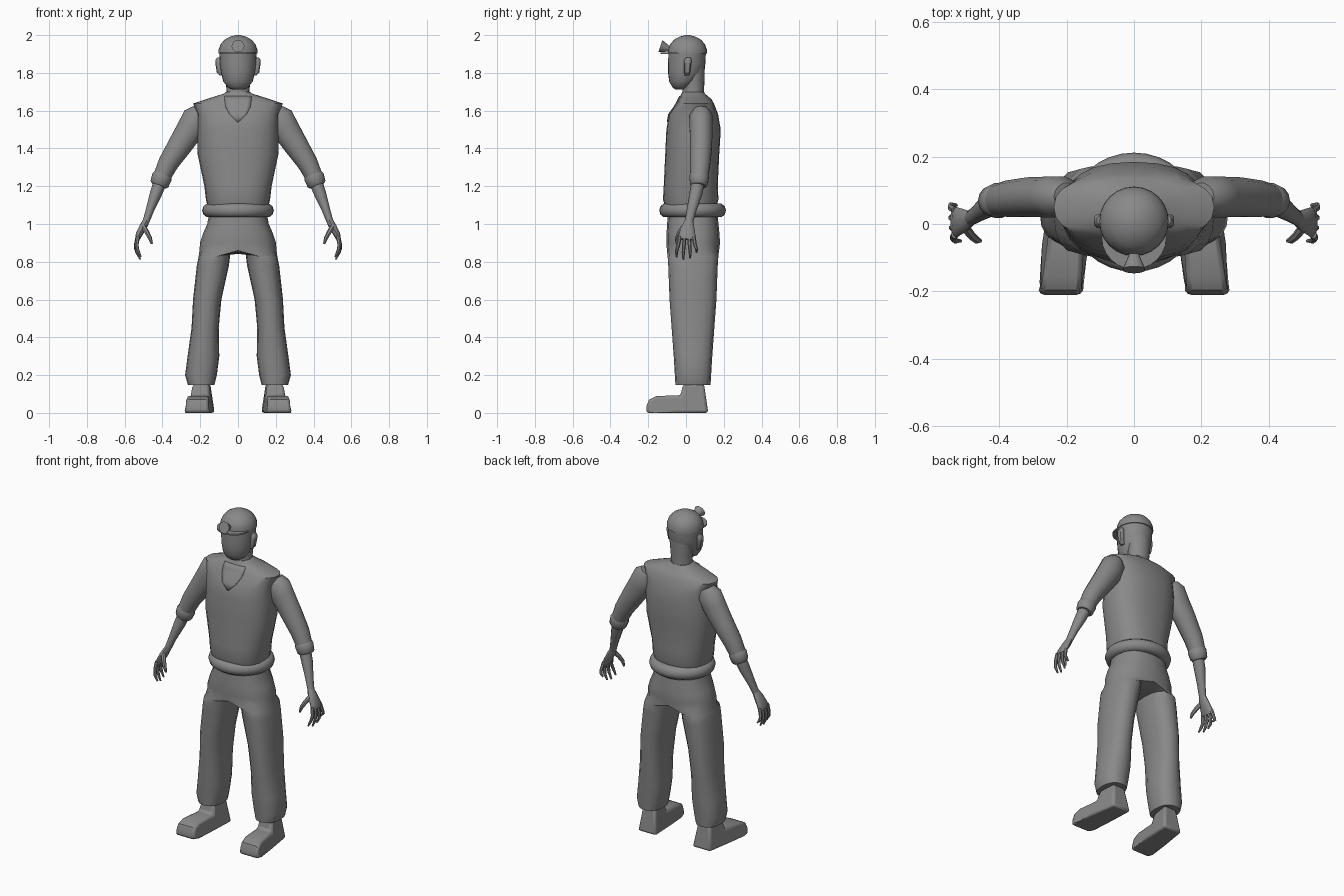
import bpy, bmesh, math
from mathutils import Vector

if "Cube" in bpy.data.objects:
    bpy.data.objects.remove(bpy.data.objects["Cube"])

PARTS = []
GREY = bpy.data.materials.new("dark_grey")
GREY.diffuse_color = (.25, .25, .25, 1)
GREY.use_nodes = True
GREY.node_tree.nodes["Principled BSDF"].inputs["Base Color"].default_value = GREY.diffuse_color


def superpoint(a, p=2.0):
    c, s = math.cos(a), math.sin(a)
    return (math.copysign(abs(c) ** (2 / p), c), math.copysign(abs(s) ** (2 / p), s))


def finish(name, bm, mirror=False):
    bmesh.ops.recalc_face_normals(bm, faces=bm.faces)
    me = bpy.data.meshes.new(name)
    bm.to_mesh(me)
    bm.free()
    ob = bpy.data.objects.new(name, me)
    bpy.context.collection.objects.link(ob)
    if mirror:
        ob.modifiers.new("mirror", 'MIRROR')
    PARTS.append(ob)
    return ob


def bridge(bm, r1, r2, closed=True):
    n = len(r1)
    for i in range(n if closed else n - 1):
        j = (i + 1) % n
        bm.faces.new((r1[i], r1[j], r2[j], r2[i]))


def loft(name, rings, n=16, p=2.0, level=False, mirror=False):
    """Rings (x, y, z, ra, rb) skinned along a path; level keeps them horizontal."""
    bm = bmesh.new()
    pts = [Vector(r[:3]) for r in rings]
    loops = []
    for k, (x, y, z, ra, rb) in enumerate(rings):
        t = Vector((0, 0, 1))
        if not level:
            t = (pts[min(k + 1, len(pts) - 1)] - pts[max(k - 1, 0)]).normalized()
        b = Vector((0, 1, 0))
        b = (b - t * b.dot(t)).normalized()
        a = b.cross(t)
        loop = []
        for i in range(n):
            u, v = superpoint(2 * math.pi * i / n, p)
            loop.append(bm.verts.new(pts[k] + a * u * ra + b * v * rb))
        loops.append(loop)
    for l1, l2 in zip(loops, loops[1:]):
        bridge(bm, l1, l2)
    bm.faces.new(loops[0])
    bm.faces.new(loops[-1])
    return finish(name, bm, mirror)


# Shirt body
torso = loft("shirt_body", [
    (0, .025, 1.09, .160, .135), (0, .025, 1.13, .170, .147), (0, .025, 1.20, .178, .143),
    (0, .033, 1.37, .214, .143), (0, .040, 1.50, .213, .144), (0, .040, 1.58, .214, .130),
    (0, .050, 1.638, .238, .098), (0, .047, 1.662, .165, .087), (0, .038, 1.69, .075, .062),
    (0, .038, 1.70, .062, .058)], n=24, p=2.4, level=True)

# V-shaped neck opening lying on the chest
bm = bmesh.new()
rows = []
for z, w in ((1.54, .004), (1.58, .045), (1.62, .066), (1.65, .07), (1.675, .07)):
    rows.append([bm.verts.new((w * i / 3, -.25, z)) for i in range(-3, 4)])
for r1, r2 in zip(rows, rows[1:]):
    bridge(bm, r1, r2, closed=False)
neckline = finish("neck_opening", bm)
wrap = neckline.modifiers.new("wrap", 'SHRINKWRAP')
wrap.target = torso
wrap.wrap_method = 'PROJECT'
wrap.use_project_y = True
wrap.use_project_x = wrap.use_project_z = False
wrap.use_positive_direction = True
thick = neckline.modifiers.new("thickness", 'SOLIDIFY')
thick.thickness = .009
thick.offset = 0

# Belt roll
bpy.ops.mesh.primitive_torus_add(major_radius=.152, minor_radius=.038, major_segments=32,
                                 minor_segments=10, location=(0, .035, 1.072))
belt = bpy.context.object
belt.name = "belt"
belt.scale = (1, .93, 1)
PARTS.append(belt)

# Trousers: half a waist that splits into a leg, mirrored
bm = bmesh.new()
N = 16
ang = [-math.pi / 2 + 2 * math.pi * i / N for i in range(N)]
prev = None
for z, cy, rx, ry in ((1.07, .035, .150, .130), (1.0, .036, .163, .136), (.95, .037, .185, .140),
                      (.90, .038, .201, .142), (.86, .037, .204, .138)):
    half = []
    for a in ang[:N // 2 + 1]:
        u, v = superpoint(a, 2.4)
        half.append(bm.verts.new((max(u, 0) * rx if abs(u) > 1e-3 else 0, cy + v * ry, z)))
    if prev:
        bridge(bm, prev, half, closed=False)
    prev = half
prev = prev + [bm.verts.new((0, .037 + .138 * math.sin(a), .86 + .018 * math.cos(a)))
               for a in ang[N // 2 + 1:]]
for z, cx, cy, rx, ry in ((.825, .125, .037, .084, .134), (.78, .133, .037, .085, .131),
                          (.60, .163, .037, .075, .124), (.45, .174, .037, .072, .113),
                          (.30, .183, .037, .084, .102), (.20, .196, .037, .084, .096),
                          (.148, .195, .037, .070, .093)):
    ring = []
    for a in ang:
        u, v = superpoint(a, 2.4)
        ring.append(bm.verts.new((cx + u * rx, cy + v * ry, z + (.012 if z == .825 and u < 0 else 0))))
    bridge(bm, prev, ring)
    prev = ring
bm.faces.new(prev)
finish("trousers", bm, mirror=True)

# Shoes: side profile (y, z, half width) swept across, splayed outward, edges rounded
profile = [(-.21, .0, .062), (-.21, .035, .062), (-.195, .07, .060), (-.155, .09, .058),
           (-.03, .092, .052), (-.015, .15, .042), (.095, .155, .042), (.118, .0, .062),
           (-.06, .0, .072), (-.17, .0, .074)]
bm = bmesh.new()
sides = []
for s in (-1, 1):
    sides.append([bm.verts.new((.197 + s * w - .1 * y, y, z)) for y, z, w in profile])
bridge(bm, sides[0], sides[1])
bm.faces.new(sides[0])
bm.faces.new(sides[1])
shoes = finish("shoes", bm, mirror=True)
bev = shoes.modifiers.new("rounding", 'BEVEL')
bev.width = .014
bev.segments = 2
bev.angle_limit = math.radians(50)

# Sleeves, rolled cuffs and forearms
loft("sleeves", [(.200, .08, 1.605, .042, .042), (.218, .08, 1.57, .072, .062),
                 (.247, .08, 1.51, .074, .062), (.305, .08, 1.42, .065, .06),
                 (.37, .075, 1.32, .054, .055), (.405, .07, 1.245, .046, .048)],
     n=14, mirror=True)
loft("cuffs", [(.397, .07, 1.265, .046, .048), (.402, .07, 1.25, .054, .053),
               (.416, .068, 1.212, .050, .048), (.42, .067, 1.202, .04, .04)],
     n=14, mirror=True)
loft("forearms", [(.405, .067, 1.24, .036, .036), (.435, .052, 1.16, .032, .034),
                  (.466, .03, 1.075, .022, .026), (.488, .015, 1.01, .018, .022)],
     n=12, mirror=True)

# Hands: palm, fingers and thumb
loft("palms", [(.484, .016, 1.02, .018, .022), (.502, .010, .985, .020, .034),
               (.524, .006, .945, .018, .044), (.533, .004, .918, .012, .046)],
     n=12, mirror=True)
for k, (y0, y1, tip) in enumerate(((-.032, -.05, .825), (-.008, -.014, .812),
                                   (.016, .022, .82), (.040, .056, .85))):
    dx = .004 * k
    loft("fingers_%d" % (k + 1),
         [(.53, y0, .935, .012, .011), (.537 + dx / 2, (y0 + y1) / 2, .888, .010, .010),
          (.530 + dx, y1, (.888 + tip) / 2, .009, .009), (.514 + dx, y1, tip, .005, .005)],
         n=7, mirror=True)
loft("thumbs", [(.50, -.012, .985, .014, .014), (.482, -.035, .955, .013, .013),
                (.466, -.048, .925, .011, .011), (.456, -.05, .895, .006, .006)],
     n=7, mirror=True)

# Neck and head
loft("neck", [(0, .038, 1.66, .068, .062), (0, .038, 1.70, .060, .057),
              (0, .042, 1.76, .066, .056), (0, .04, 1.85, .075, .06)], n=20, level=True)
loft("head", [(0, -.03, 1.712, .030, .026), (0, -.026, 1.724, .055, .046),
              (0, -.016, 1.755, .078, .073), (0, -.002, 1.80, .090, .093),
              (0, .004, 1.85, .097, .099), (0, .006, 1.905, .099, .099)], n=24, level=True)

# Ears: slim shells standing off the head
loft("ears", [(.086, .004, 1.785, .008, .012), (.097, .006, 1.80, .015, .016),
              (.102, .008, 1.845, .017, .020), (.103, .010, 1.868, .016, .020),
              (.102, .012, 1.882, .008, .012)], n=10, p=2.6, level=True, mirror=True)

# Cap dome and visor
loft("cap", [(0, .008, 1.902, .103, .103), (0, .008, 1.925, .102, .102),
             (0, .008, 1.952, .092, .092), (0, .008, 1.976, .071, .071),
             (0, .008, 1.992, .042, .042), (0, .008, 2.0, .012, .012)], n=24, level=True)
loft("visor", [(0, -.04, 1.90, .096, .094), (0, -.04, 1.909, .096, .094)], n=24, level=True)

# Head lamp: flared cone tipped slightly upward
bpy.ops.mesh.primitive_cone_add(vertices=16, radius1=.034, radius2=.014, depth=.05,
                                location=(0, -.112, 1.934), rotation=(math.radians(-108), 0, 0))
lamp = bpy.context.object
lamp.name = "head_lamp"
PARTS.append(lamp)

# Dark grey finish, smooth shading with crisp edges
bpy.ops.object.select_all(action='DESELECT')
for ob in PARTS:
    ob.data.materials.append(GREY)
    ob.select_set(True)
bpy.context.view_layer.objects.active = torso
bpy.ops.object.shade_smooth_by_angle(angle=math.radians(40))
